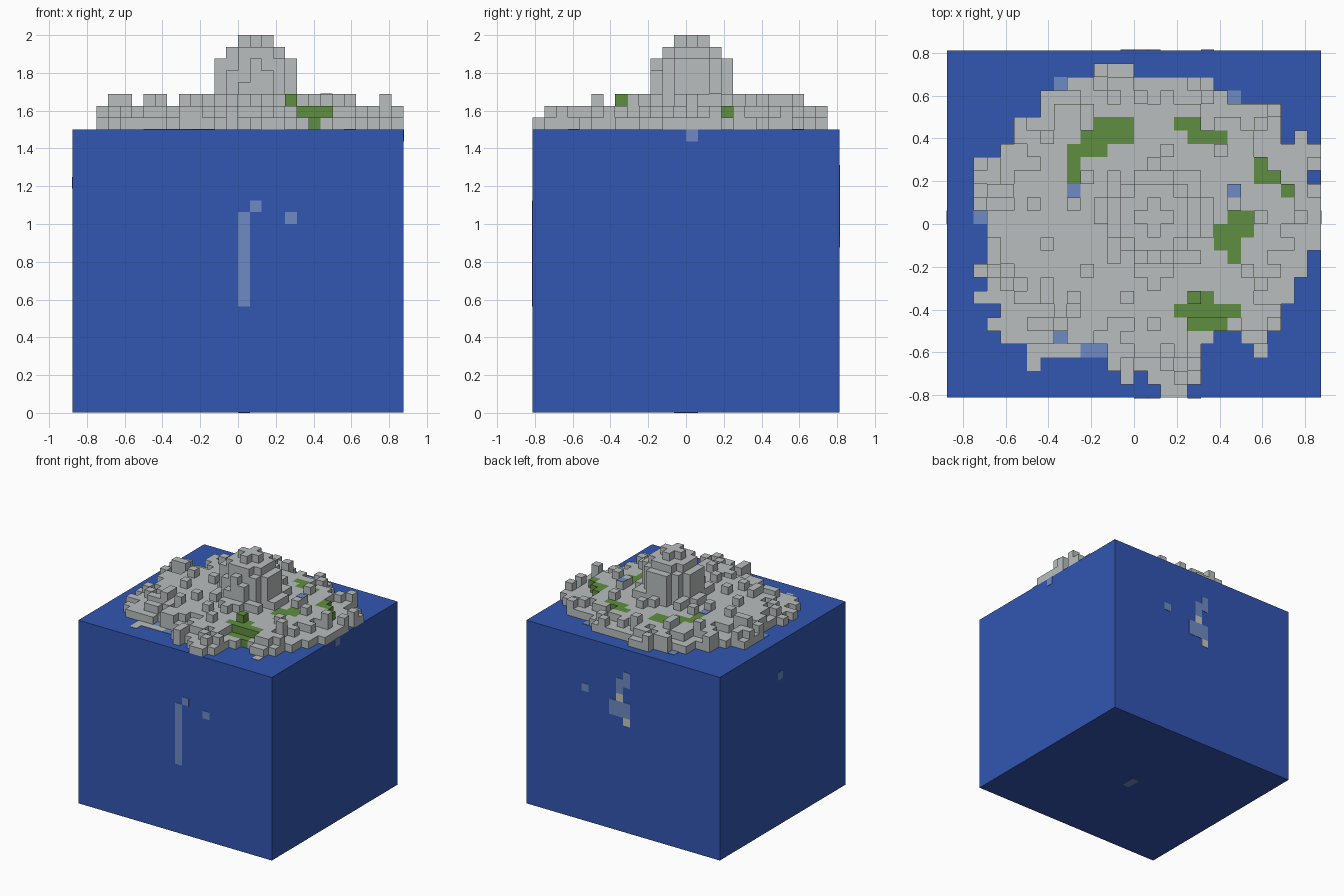
import bpy, bmesh, random

cube = bpy.data.objects.get("Cube")
if cube:
    bpy.data.objects.remove(cube, do_unlink=True)

random.seed(7)
U = 0.0625                 # edge length of one block
X0, Y0, SEA = -0.875, 0.8125, 1.5
THIN = 0.003


def material(name, rgb):
    mat = bpy.data.materials.new(name)
    mat.use_nodes = True
    mat.diffuse_color = (*rgb, 1)
    mat.node_tree.nodes["Principled BSDF"].inputs["Base Color"].default_value = (*rgb, 1)
    return mat


water = material("water blue", (0.032, 0.093, 0.445))
stone = material("stone grey", (0.49, 0.515, 0.515))
grass = material("grass green", (0.114, 0.275, 0.05))
shallow = material("shallow blue", (0.156, 0.254, 0.546))
sand = material("pale sand", (0.58, 0.56, 0.51))


def finish(name, bm, *mats):
    mesh = bpy.data.meshes.new(name)
    bm.to_mesh(mesh)
    bm.free()
    for mat in mats:
        mesh.materials.append(mat)
    obj = bpy.data.objects.new(name, mesh)
    bpy.context.collection.objects.link(obj)
    return obj


def box(name, low, high, mat):
    bm = bmesh.new()
    bmesh.ops.create_cube(bm, size=1)
    for v in bm.verts:
        v.co = [a if c < 0 else b for a, b, c in zip(low, high, v.co)]
    return finish(name, bm, mat)


# Water block
box("water_block", (X0, -Y0, THIN), (-X0, Y0, SEA), water)

# Island outline: first and last block of each row, back to front
spans = [(11, 13), (9, 19), (7, 20), (7, 24), (5, 24), (5, 24), (4, 27), (2, 27),
         (2, 26), (2, 27), (2, 27), (3, 27), (3, 27), (3, 27), (3, 26), (2, 26),
         (3, 25), (2, 25), (4, 24), (3, 24), (4, 19), (7, 18), (12, 18), (15, 18), (16, 17)]
land = {(c, r) for r, (a, b) in enumerate(spans, 1) for c in range(a, b + 1)}
land |= {(26, 6), (13, 24), (22, 21), (23, 21)}
land -= {(10, 22), (11, 22), (8, 21)}
awash = {(6, 22), (6, 23), (7, 22), (8, 22), (9, 22), (23, 22)}


def depth(c, r):
    """Blocks to the nearest shore."""
    d = 1
    while all((c + i, r + j) in land for i in range(-d, d + 1) for j in range(-d, d + 1)):
        d += 1
    return d


# Heights in blocks: shore terrace, plateau, loose rocks and central peak
height = {}
for c, r in sorted(land):
    away = (c - 15) ** 2 + (r - 12) ** 2
    d = depth(c, r)
    luck = random.random()
    if away <= 1:
        h = 8
    elif away <= 5:
        h = 7
    elif away <= 10:
        h = 6 if luck < 0.6 else random.choice((4, 5))
    elif away <= 18:
        h = 3 if luck < 0.55 else 2
    elif d == 1:
        h = 2 if luck < 0.2 else 1
    elif d == 2:
        h = 3 if luck < 0.08 else 2 if luck < 0.55 else 1
    else:
        h = 3 if d < 6 and luck < 0.13 else 2
    height[c, r] = h
for cell in awash:
    height[cell] = THIN / U

# Grass runs: first column, last column, row
runs = [(11, 13, 5), (10, 13, 6), (9, 11, 7), (9, 9, 8), (9, 9, 9),
        (17, 18, 5), (18, 20, 6), (23, 23, 8), (23, 24, 9), (25, 25, 10),
        (21, 22, 12), (20, 22, 13), (20, 21, 14), (21, 21, 15),
        (18, 19, 18), (17, 21, 19), (18, 20, 20)]
green = {(c, r) for a, b, r in runs for c in range(a, b + 1)}
for cell in green:
    height[cell] = 2
height[18, 18] = 3
for c in (18, 19, 20):
    height[c, 20] = 1

# Island surface: a top per block, and walls down to each lower neighbour
bm = bmesh.new()


def face(points, tint):
    bm.faces.new([bm.verts.new(p) for p in points]).material_index = tint


for (c, r), h in height.items():
    tint = int((c, r) in green)
    x, y, z = X0 + c * U, Y0 - (r + 1) * U, SEA + h * U
    corners = [(x, y), (x + U, y), (x + U, y + U), (x, y + U)]
    face([(*p, z) for p in corners], tint)
    for i, (dc, dr) in enumerate([(0, 1), (1, 0), (0, -1), (-1, 0)]):
        low = height.get((c + dc, r + dr), 0)
        if low < h:
            p, q = corners[i], corners[(i + 1) % 4]
            base = SEA + low * U
            face([(*p, base), (*q, base), (*q, z), (*p, z)], tint)
bmesh.ops.remove_doubles(bm, verts=bm.verts, dist=0.0001)
finish("island", bm, stone, grass)

# Shallow patches lying on the water and on the plateau
for c, r, n, level in [(8, 2, 1, 0), (21, 3, 1, 0), (2, 12, 1, 0), (8, 21, 1, 0),
                       (10, 22, 2, 0), (9, 10, 1, 2), (21, 10, 1, 2)]:
    if level:
        level = height[c, r]
    x, y, z = X0 + c * U, Y0 - r * U, SEA + level * U
    box("shallow_patch", (x, y - U, z - THIN), (x + n * U, y, z + THIN), shallow)


# Patches on the front and back walls: column, lowest block, width, height
def wall_patch(name, y, c, k, w, h, mat):
    box(name, (c * U, y - THIN, k * U), ((c + w) * U, y + THIN, (k + h) * U), mat)


for spec in [(0, 9, 1, 8), (1, 17, 1, 1), (4, 16, 1, 1)]:
    wall_patch("front_patch", -Y0, *spec, shallow)
for spec in [(5, 17, 1, 1), (-1, 19, 1, 2), (0, 18, 1, 2), (0, 15, 2, 2), (-1, 15, 1, 2)]:
    wall_patch("back_patch", Y0, *spec, shallow)
for spec in [(0, 17, 1, 1), (-1, 14, 1, 1)]:
    wall_patch("back_sand", Y0, *spec, sand)

# Patches on the side walls and underside
for name, x, k in [("left_patch", -X0, 23), ("right_patch", X0, 19)]:
    box(name, (x - THIN, 0, k * U), (x + THIN, U, (k + 1) * U), shallow)
box("bottom_patch", (0, -U, 0), (U, U, 2 * THIN), shallow)
